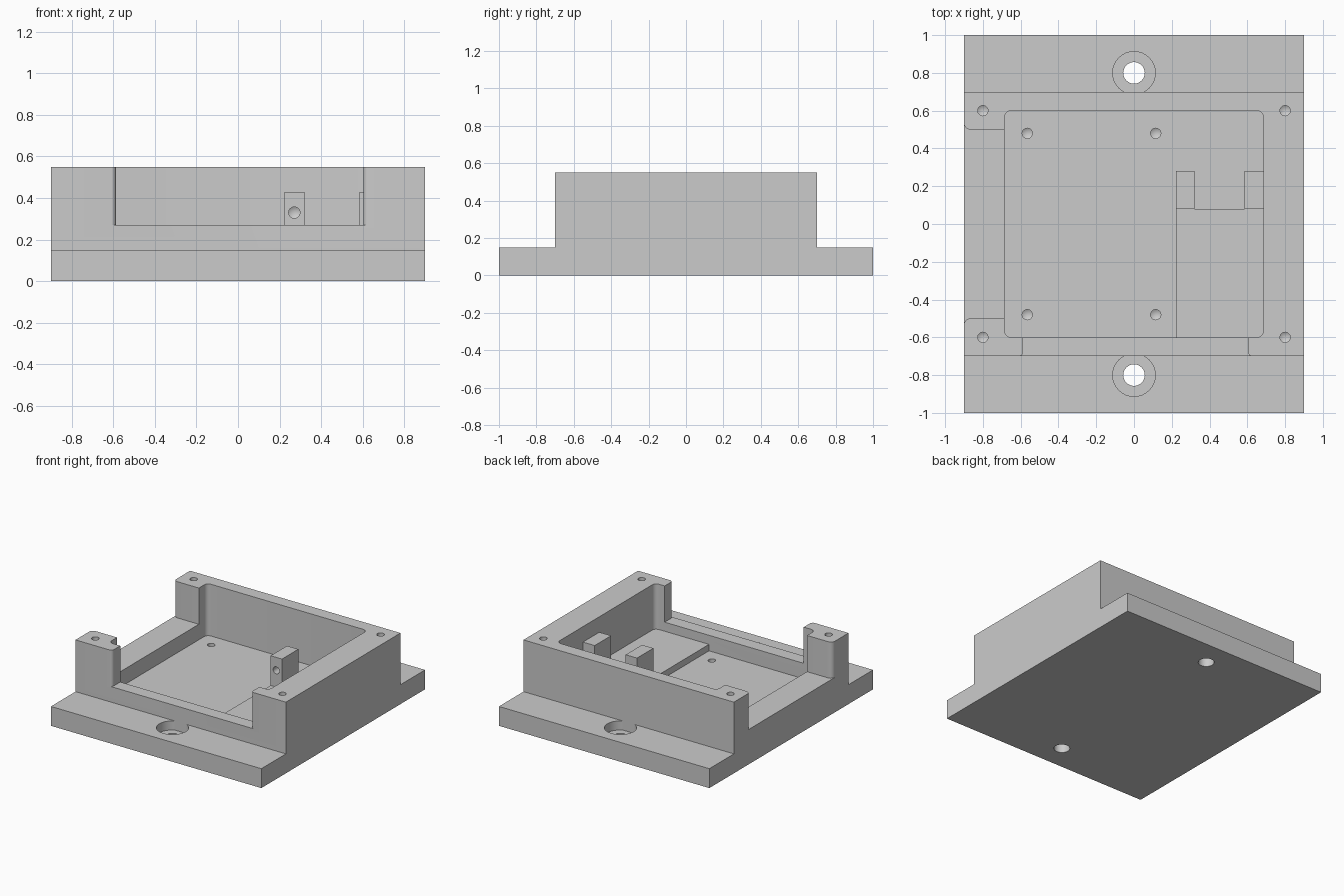
import bpy, bmesh, math
from mathutils import Matrix, Vector

cube = bpy.data.objects.get("Cube")
if cube:
    bpy.data.objects.remove(cube, do_unlink=True)

grey = bpy.data.materials.new("plain grey")
grey.use_nodes = True
grey.diffuse_color = (0.6, 0.6, 0.6, 1)
grey.node_tree.nodes["Principled BSDF"].inputs["Base Color"].default_value = (0.6, 0.6, 0.6, 1)


def make(name, bm):
    bmesh.ops.recalc_face_normals(bm, faces=bm.faces[:])
    mesh = bpy.data.meshes.new(name)
    bm.to_mesh(mesh)
    bm.free()
    mesh.materials.append(grey)
    obj = bpy.data.objects.new(name, mesh)
    bpy.context.scene.collection.objects.link(obj)
    return obj


def box(name, x, y, z, radius=0):
    """Box from ranges, with optional rounded vertical edges."""
    bm = bmesh.new()
    bmesh.ops.create_cube(bm, size=1)
    for v in bm.verts:
        v.co = [r[0] if c < 0 else r[1] for c, r in zip(v.co, (x, y, z))]
    if radius:
        upright = [e for e in bm.edges if abs(e.verts[0].co.z - e.verts[1].co.z) > 0.01]
        bmesh.ops.bevel(bm, geom=upright, offset=radius, segments=6,
                        profile=0.5, affect='EDGES')
    return make(name, bm)


def lathe(name, profile, matrix):
    """Spin a radius/height profile around its own axis, then place it."""
    bm = bmesh.new()
    verts = [bm.verts.new((r, 0, h)) for r, h in profile]
    edges = [bm.edges.new(pair) for pair in zip(verts, verts[1:])]
    bmesh.ops.spin(bm, geom=verts + edges, cent=(0, 0, 0), axis=(0, 0, 1),
                   angle=math.tau, steps=32, use_duplicate=False)
    bmesh.ops.remove_doubles(bm, verts=bm.verts[:], dist=1e-5)
    bm.transform(matrix)
    return make(name, bm)


def flared_gap(name, half, inner, outer, radius, matrix):
    """Wall opening whose outer vertical edges are rounded over."""
    side = [(half, inner)]
    for i in range(7):
        a = math.radians(15 * i)
        side.append((half + radius * (1 - math.cos(a)), outer - radius + radius * math.sin(a)))
    side.append((half + radius, outer + 0.1))
    outline = side + [(-u, v) for u, v in reversed(side)]
    bm = bmesh.new()
    low, high = ([bm.verts.new((u, v, z)) for u, v in outline] for z in (0.27, 0.7))
    bm.faces.new(low)
    bm.faces.new(high)
    for i in range(len(outline)):
        bm.faces.new((low[i - 1], low[i], high[i], high[i - 1]))
    bm.transform(matrix)
    return make(name, bm)


def combine(target, tool, operation='DIFFERENCE'):
    mod = target.modifiers.new("cut", 'BOOLEAN')
    mod.operation, mod.solver, mod.object = operation, 'EXACT', tool
    bpy.context.view_layer.objects.active = target
    bpy.ops.object.modifier_apply(modifier=mod.name)
    bpy.data.objects.remove(tool, do_unlink=True)


def drill(target, position, depth, axis_turn=Matrix.Identity(4)):
    """Blind drilled hole with a conical tip."""
    r = 0.027
    profile = [(0, -depth - 0.016), (r, -depth), (r, 0.03), (0, 0.03)]
    combine(target, lathe("drill", profile, Matrix.Translation(position) @ axis_turn))


# Main block with front and side openings
block = box("block", (-0.9, 0.9), (-0.7, 0.7), (0.05, 0.55))
combine(block, flared_gap("front_gap", 0.595, 0.55, 0.7005, 0.025,
                          Matrix.Translation((0.008, 0, 0)) @ Matrix.Diagonal((1, -1, 1, 1))))
combine(block, flared_gap("side_gap", 0.5, 0.64, 0.9005, 0.035,
                          Matrix.Rotation(math.pi / 2, 4, 'Z')))

# Mounting plate with counterbored fixing holes
housing = box("housing", (-0.9, 0.9), (-1, 1), (0, 0.15))
for y in (-0.8, 0.8):
    bore = [(0, -0.05), (0.057, -0.05), (0.057, 0.08), (0.113, 0.08), (0.113, 0.2), (0, 0.2)]
    combine(housing, lathe("counterbore", bore, Matrix.Translation((0, y, 0))))

# Join the two and hollow out the inside
FLOOR = 0.15
combine(housing, block, 'UNION')
combine(housing, box("pocket", (-0.685, 0.685), (-0.6, 0.6), (FLOOR, 0.8), 0.035))

# Screw holes in the rim and the floor
for y in (-1, 1):
    for x in (-0.8, 0.8):
        drill(housing, Vector((x, 0.6 * y, 0.55)), 0.15)
    for x in (-0.565, 0.115):
        drill(housing, Vector((x, 0.48 * y, FLOOR)), 0.08)

# Raised platform and the two drilled support posts behind it
platform = box("platform", (0.223, 0.7), (-0.62, 0.08), (FLOOR - 0.02, 0.2))
parts = [housing, platform]
toward_front = Matrix.Rotation(math.pi / 2, 4, 'X')
for name, x0, x1 in (("inner_post", 0.223, 0.32), ("outer_post", 0.585, 0.7)):
    post = box(name, (x0, x1), (0.08, 0.28), (FLOOR - 0.02, 0.43))
    drill(post, Vector((x0 + 0.048, 0.08, 0.33)), 0.1, toward_front)
    parts.append(post)

# Smooth round surfaces, crisp edges
bpy.ops.object.select_all(action='DESELECT')
for part in parts:
    part.select_set(True)
bpy.context.view_layer.objects.active = housing
bpy.ops.object.shade_smooth_by_angle(angle=math.radians(25))
